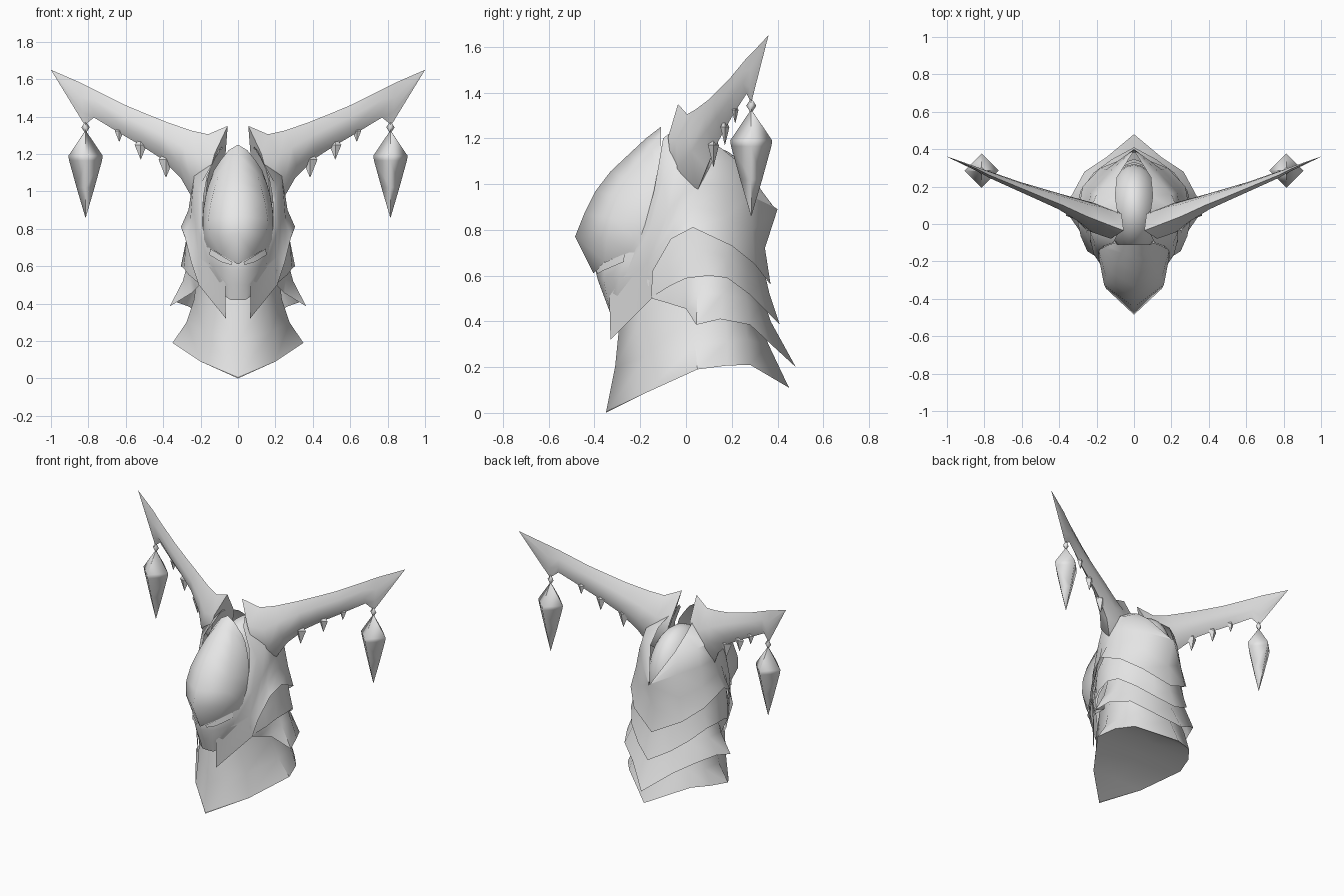
import bpy, bmesh, math
from mathutils import Vector

grey = bpy.data.materials.new("pale_grey")
grey.diffuse_color = (0.8, 0.8, 0.8, 1)


def finish(name, bm, angle=40, mirror=True):
    """Turn a bmesh (right half) into a mirrored, smooth shaded object."""
    bmesh.ops.remove_doubles(bm, verts=bm.verts, dist=0.0005)
    bmesh.ops.recalc_face_normals(bm, faces=bm.faces)
    me = bpy.data.meshes.new(name)
    bm.to_mesh(me)
    bm.free()
    ob = bpy.data.objects.new(name, me)
    bpy.context.collection.objects.link(ob)
    me.materials.append(grey)
    if mirror:
        m = ob.modifiers.new("mirror", 'MIRROR')
        m.use_clip = True
        m.merge_threshold = 0.001
    bpy.ops.object.select_all(action='DESELECT')
    ob.select_set(True)
    bpy.context.view_layer.objects.active = ob
    bpy.ops.object.shade_smooth_by_angle(angle=math.radians(angle))
    return ob


def loft(bm, rows, closed=False):
    """Skin equal-length rows of points with quads."""
    vs = [[bm.verts.new(p) for p in r] for r in rows]
    n = len(rows[0])
    for a, b in zip(vs, vs[1:]):
        for i in range(n if closed else n - 1):
            j = (i + 1) % n
            bm.faces.new((a[i], a[j], b[j], b[i]))
    return vs


def sheet(name, rows, angle=40):
    bm = bmesh.new()
    loft(bm, rows)
    return finish(name, bm, angle)


def gem(bm, centre, levels, sides=4, flat=1.0):
    """Pointed crystal: levels are (z, radius) from top to bottom."""
    x, y = centre
    rows = [[(x + r * math.cos(2 * math.pi * k / sides),
              y + flat * r * math.sin(2 * math.pi * k / sides), z) for k in range(sides)]
            for z, r in levels]
    loft(bm, rows, closed=True)


# Neck with a flared pointed collar, closed by an arched underside
rim = [(0, -.35, 0), (.2, -.17, .09), (.35, .05, .19), (.31, .18, .207), (.23, .28, .21), (0, .45, .11)]
bm = bmesh.new()
loft(bm, [
    [(0, p[1], p[2] + .005) for p in rim],
    rim,
    [(0, -.31, .2), (.18, -.17, .25), (.275, .04, .3), (.265, .18, .31), (.2, .27, .32), (0, .36, .3)],
    [(0, -.29, .4), (.15, -.2, .4), (.235, .02, .42), (.22, .17, .45), (.15, .25, .45), (0, .3, .45)],
    [(0, -.27, .52), (.14, -.18, .55), (.21, .02, .62), (.2, .16, .65), (.13, .23, .65), (0, .28, .65)],
])
finish("neck", bm)

# Two overlapping nape plates with flared, pointed lower edges
sheet("lower_nape_plate", [
    [(.205, -.15, .5), (.225, -.08, .48), (.25, 0, .455), (.365, .045, .385), (.335, .15, .41),
     (.265, .28, .385), (.15, .355, .315), (0, .48, .2)],
    [(.205, -.14, .54), (.235, -.08, .54), (.255, 0, .54), (.295, .05, .52), (.285, .16, .52),
     (.215, .265, .5), (.125, .315, .46), (0, .37, .4)],
    [(.2, -.13, .58), (.235, -.08, .6), (.25, 0, .64), (.26, .05, .65), (.24, .16, .64),
     (.17, .24, .6), (.1, .28, .58), (0, .32, .55)],
])
sheet("upper_nape_plate", [
    [(.205, -.15, .505), (.265, -.07, .555), (.29, 0, .588), (.305, .1, .6), (.285, .18, .59),
     (.215, .275, .52), (.12, .345, .45), (0, .41, .385)],
    [(.205, -.17, .57), (.255, -.08, .66), (.28, 0, .7), (.283, .08, .71), (.262, .18, .68),
     (.19, .265, .61), (.1, .32, .56), (0, .365, .52)],
    [(.2, -.17, .62), (.25, -.07, .77), (.27, .02, .83), (.26, .09, .84), (.24, .18, .8),
     (.15, .26, .73), (.08, .3, .7), (0, .33, .67)],
])

# Hood from cheek points round to the nape, open at the crown
sheet("hood", [
    [(.065, -.33, .32), (.21, -.15, .5), (.25, -.145, .62), (.285, -.065, .76), (.305, .03, .81),
     (.275, .2, .73), (.18, .3, .65), (0, .37, .56)],
    [(.068, -.335, .51), (.21, -.17, .65), (.235, -.11, .75), (.255, -.05, .84), (.265, .04, .9),
     (.25, .18, .86), (.15, .29, .8), (0, .345, .72)],
    [(.15, -.26, .61), (.215, -.16, .8), (.235, -.08, .88), (.247, -.02, .95), (.25, .06, 1.0),
     (.23, .17, .99), (.13, .28, .95), (0, .4, .89)],
    [(.19, -.18, .82), (.2, -.14, .95), (.212, -.1, 1.02), (.235, -.04, 1.08), (.24, .06, 1.12),
     (.2, .16, 1.1), (.12, .26, 1.03), (.01, .385, .9)],
    [(.185, -.14, .97), (.165, -.12, 1.08), (.11, -.1, 1.2), (.085, -.05, 1.24), (.085, .05, 1.21),
     (.1, .15, 1.16), (.09, .25, 1.08), (.008, .38, .905)],
])

# Skull under the hood
bm = bmesh.new()
bmesh.ops.create_uvsphere(bm, u_segments=24, v_segments=14, radius=1)
for v in bm.verts:
    v.co = Vector((v.co.x * .15, .08 + v.co.y * .24, .88 + v.co.z * .29))
finish("skull", bm, mirror=False)

# Beaked visor with a centre ridge
sheet("visor", [
    [(0, -.11, 1.25), (.05, -.11, 1.22), (.09, -.11, 1.17), (.1, -.1, 1.15)],
    [(0, -.175, 1.2), (.065, -.155, 1.17), (.12, -.125, 1.12), (.13, -.11, 1.11)],
    [(0, -.25, 1.13), (.1, -.205, 1.1), (.15, -.135, 1.05), (.155, -.12, 1.04)],
    [(0, -.33, 1.055), (.125, -.255, 1.02), (.17, -.145, .98), (.172, -.13, .98)],
    [(0, -.395, .97), (.145, -.3, .94), (.185, -.155, .9), (.186, -.14, .9)],
    [(0, -.445, .87), (.16, -.325, .85), (.188, -.18, .83), (.188, -.15, .83)],
    [(0, -.485, .77), (.15, -.345, .765), (.18, -.22, .755), (.185, -.17, .76)],
    [(0, -.405, .61), (.09, -.355, .66), (.155, -.25, .7), (.18, -.18, .7)],
], 60)

# Lower face mask and chin
sheet("face_mask", [
    [(0, -.325, .42), (.04, -.322, .42), (.07, -.31, .44), (.08, -.26, .45)],
    [(0, -.355, .5), (.05, -.345, .5), (.1, -.3, .52), (.15, -.2, .53)],
    [(0, -.385, .58), (.07, -.36, .585), (.13, -.29, .6), (.185, -.18, .61)],
    [(0, -.395, .62), (.085, -.355, .635), (.145, -.27, .66), (.195, -.17, .68)],
    [(0, -.38, .72), (.09, -.34, .73), (.15, -.24, .74), (.19, -.16, .76)],
])

# Slanted eye plates under the visor brow
sheet("eyes", [
    [(.03, -.392, .622), (.085, -.363, .655), (.15, -.268, .695)],
    [(.035, -.388, .607), (.09, -.361, .622), (.152, -.272, .66)],
], 30)

# Sweeping horns: (upper edge, lower edge, half thickness) from tip to buried root
stations = [
    ((1, .36, 1.65), (.999, .36, 1.648), .0008),
    ((.84, .295, 1.58), (.82, .285, 1.355), .012),
    ((.77, .26, 1.545), (.77, .265, 1.395), .018),
    ((.6, .19, 1.46), (.63, .21, 1.31), .026),
    ((.48, .14, 1.41), (.51, .17, 1.24), .034),
    ((.38, .1, 1.37), (.41, .135, 1.175), .042),
    ((.25, .04, 1.325), (.305, .09, 1.07), .062),
    ((.16, .005, 1.305), (.248, .05, .97), .085),
    ((.055, -.035, 1.35), (.17, .03, .93), .085),
]
side = Vector((-.4, .92, 0))
bm = bmesh.new()
rows = []
for top, low, t in stations:
    a, b = Vector(top), Vector(low)
    ring = [a]
    for f, k in ((.35, -.85), (.7, -.9), (1, 0), (.7, .9), (.35, .85)):
        p = a.lerp(b, f) + side * t * k
        p.x = max(p.x, .055)
        ring.append(p if k else b)
    rows.append(ring)
horn = loft(bm, rows, closed=True)
bm.faces.new(horn[-1])
bm.faces.new(horn[0])
finish("horns", bm, 60)

# Small flattened thorns hanging under the horns
bm = bmesh.new()
for x, y, z, s in ((.635, .215, 1.32, .03), (.52, .17, 1.245, .041), (.385, .12, 1.165, .05)):
    gem(bm, (x, y), ((z + s, .001), (z + s * .1, s * .8), (z - s * 1.8, .001)), flat=.6)
finish("thorns", bm, 30)

# Hanging crystal pendants with bead links
bm = bmesh.new()
gem(bm, (.815, .285), ((1.375, .001), (1.342, .022), (1.31, .001)))
gem(bm, (.815, .285), ((1.325, .001), (1.19, .092), (1.165, .088), (1.02, .048), (.86, .001)))
finish("pendants", bm, 100)
